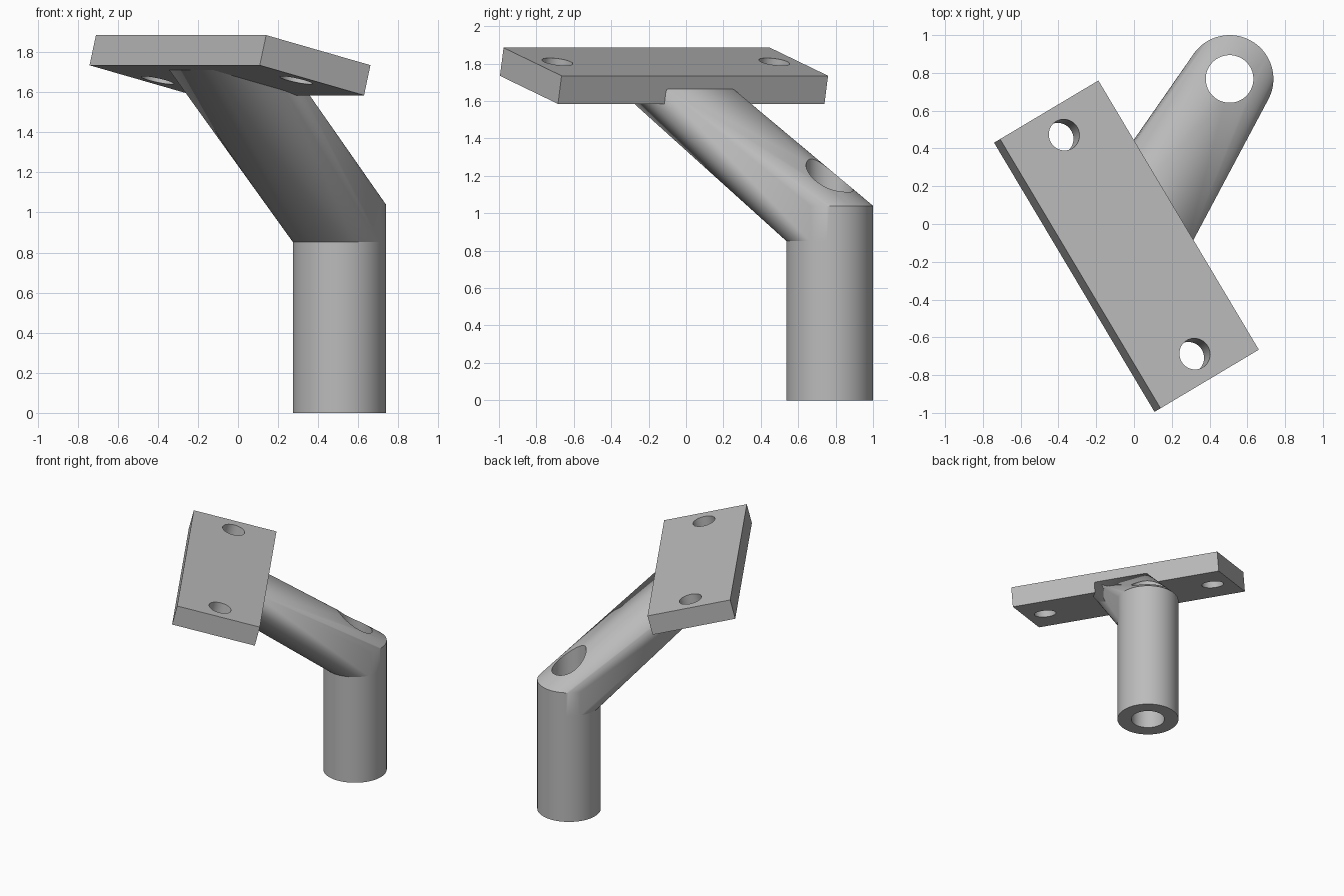
import bpy, bmesh, math
from mathutils import Matrix, Vector

if "Cube" in bpy.data.objects:
    bpy.data.objects.remove(bpy.data.objects["Cube"], do_unlink=True)

grey = bpy.data.materials.new("plain grey")
grey.use_nodes = True
colour = (0.5, 0.5, 0.5, 1)
grey.diffuse_color = colour
grey.node_tree.nodes["Principled BSDF"].inputs["Base Color"].default_value = colour

SIDES = 96
POST = Vector((0.506, 0.768, 0))
POST_R, BORE_R = 0.232, 0.126
LOW, HIGH = 0.852, 1.04          # bottom and top of the elbow disc

# Frame of the tilted plate: u is its length, v its width, n its normal
angle, tilt = math.radians(-59.2), math.radians(-13.9)
turn = Matrix.Rotation(angle, 4, 'Z') @ Matrix.Rotation(tilt, 4, 'X')
LENGTH, WIDTH, THICK = 1.659, 0.624, 0.155
plate_frame = (Matrix.Translation((-0.024, -0.108, 1.81)) @ turn
               @ Matrix.Translation((0, 0, -THICK / 2)))


def add_cylinder(bm, radius, z0, z1, centre):
    place = Matrix.Translation((centre[0], centre[1], (z0 + z1) / 2))
    bmesh.ops.create_cone(bm, cap_ends=True, segments=SIDES, radius1=radius,
                          radius2=radius, depth=z1 - z0, matrix=place)


def add_box(bm, size, centre=(0, 0, 0), frame=Matrix()):
    place = frame @ Matrix.Translation(centre) @ Matrix.Diagonal((*size, 1))
    bmesh.ops.create_cube(bm, size=1, matrix=place)


def finish(bm, name):
    bmesh.ops.recalc_face_normals(bm, faces=bm.faces)
    mesh = bpy.data.meshes.new(name)
    bm.to_mesh(mesh)
    bm.free()
    ob = bpy.data.objects.new(name, mesh)
    mesh.materials.append(grey)
    bpy.context.collection.objects.link(ob)
    return ob


def select(ob):
    bpy.ops.object.select_all(action='DESELECT')
    ob.select_set(True)
    bpy.context.view_layer.objects.active = ob


def cut(ob, cutter):
    mod = ob.modifiers.new("holes", 'BOOLEAN')
    mod.operation, mod.solver, mod.object = 'DIFFERENCE', 'EXACT', cutter
    select(ob)
    bpy.ops.object.modifier_apply(modifier=mod.name)
    bpy.ops.object.shade_smooth_by_angle(angle=math.radians(30))


# Upright post
bm = bmesh.new()
add_cylinder(bm, POST_R, 0, LOW, POST)
post = finish(bm, "post")

# Arm: hull between the elbow disc and a pad sunk in the plate
bm = bmesh.new()
add_cylinder(bm, POST_R, LOW, HIGH, POST)
pad = 0.12
add_box(bm, (0.43, 0.43, pad), (0, 0, (pad - THICK) / 2 + 0.002), plate_frame)
hull = bmesh.ops.convex_hull(bm, input=bm.verts)
inner = {g for key in ("geom_interior", "geom_unused") for g in hull[key]}
bmesh.ops.delete(bm, geom=[g for g in inner if isinstance(g, bmesh.types.BMVert)],
                 context='VERTS')
# Drop leftover original faces buried inside the hull
skin = {g for g in hull["geom"] if isinstance(g, bmesh.types.BMFace) and g.is_valid}
bmesh.ops.delete(bm, geom=[f for f in bm.faces if f not in skin], context='FACES')
bmesh.ops.dissolve_limit(bm, angle_limit=0.002, verts=bm.verts, edges=bm.edges)
arm = finish(bm, "arm")

# Mounting plate
bm = bmesh.new()
add_box(bm, (LENGTH, WIDTH, THICK), frame=plate_frame)
plate = finish(bm, "mounting_plate")

# Vertical bore through post and arm
bm = bmesh.new()
add_cylinder(bm, BORE_R, -0.5, 2, POST)
bore = finish(bm, "bore_cutter")

# Screw holes, square to the plate
bm = bmesh.new()
for side in (-1, 1):
    place = plate_frame @ Matrix.Translation((side * 0.675, 0, 0))
    bmesh.ops.create_cone(bm, cap_ends=True, segments=64, radius1=0.083,
                          radius2=0.083, depth=1, matrix=place)
screws = finish(bm, "screw_hole_cutter")

cut(post, bore)
cut(arm, bore)
cut(plate, screws)
for helper in (bore, screws):
    bpy.data.objects.remove(helper, do_unlink=True)
